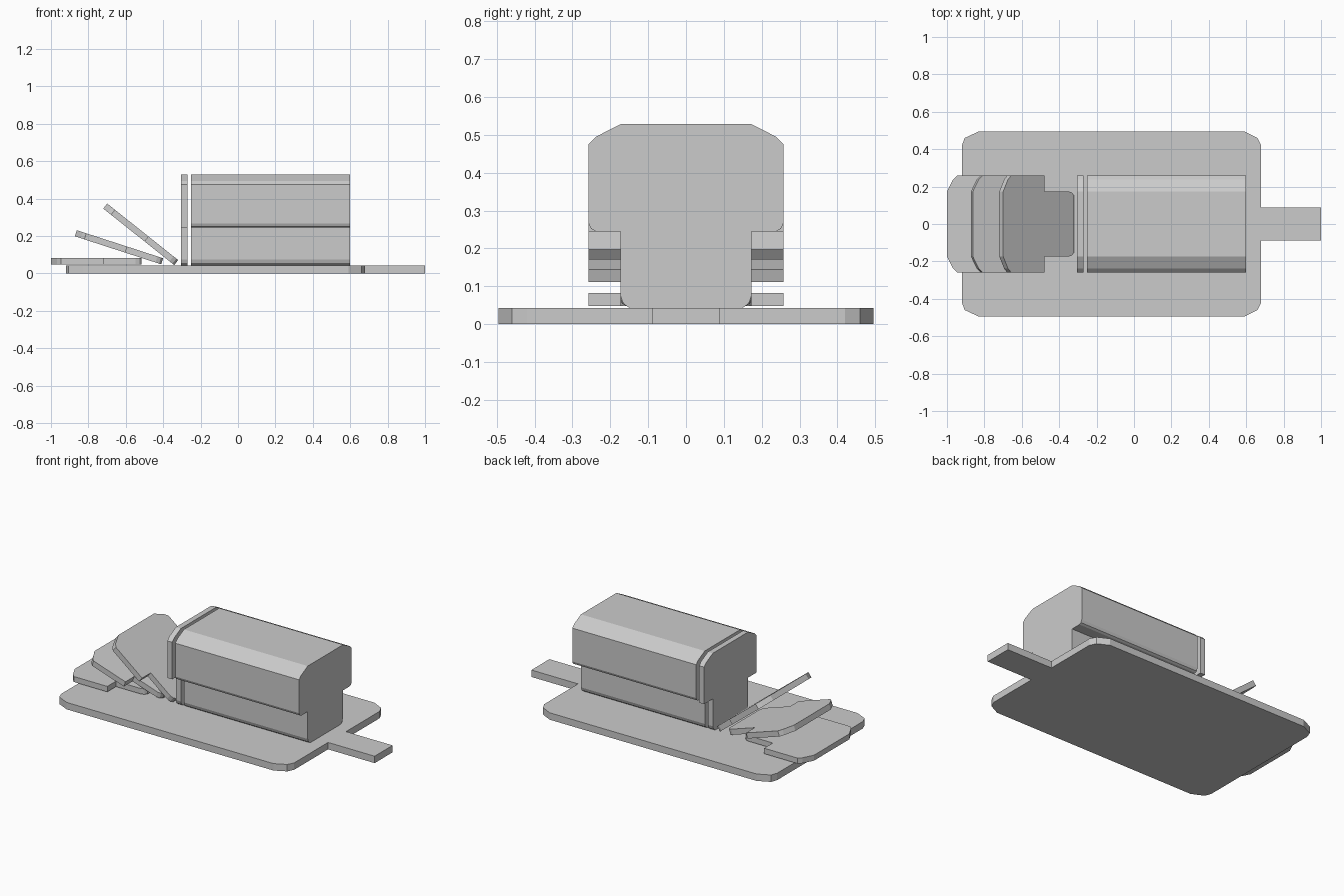
import bpy
from math import sin, cos, radians
from mathutils import Vector

if "Cube" in bpy.data.objects:
    bpy.data.objects.remove(bpy.data.objects["Cube"])


def prism(name, ring, offset):
    """Closed prism: a planar ring of 3D points swept along an offset."""
    n = len(ring)
    a = [Vector(p) for p in ring]
    b = [p + Vector(offset) for p in a]
    faces = [tuple(range(n)), tuple(range(2 * n - 1, n - 1, -1))]
    faces += [(i, i + n, (i + 1) % n + n, (i + 1) % n) for i in range(n)]
    me = bpy.data.meshes.new(name)
    me.from_pydata(a + b, [], faces)
    # make normals point outward
    import bmesh
    bm = bmesh.new()
    bm.from_mesh(me)
    bmesh.ops.recalc_face_normals(bm, faces=bm.faces)
    bm.to_mesh(me)
    bm.free()
    ob = bpy.data.objects.new(name, me)
    bpy.context.collection.objects.link(ob)
    return ob


def mirrored(half):
    """Complete a half outline (u, v) by mirroring u."""
    return half + [(-u, v) for u, v in reversed(half)]


# cutting board with clipped corners and a handle, outline as (y, x)
board = mirrored([(0.42, -0.92), (0.46, -0.905), (0.495, -0.83),
                  (0.495, 0.59), (0.46, 0.66), (0.42, 0.68),
                  (0.088, 0.68), (0.088, 1.0)])
prism("cutting_board", [(x, y, 0) for y, x in board], (0, 0, 0.043))

# bread outlines as (y, height above the board)
crown = [(0.258, 0.432), (0.238, 0.452), (0.173, 0.485)]
foot = [(0.15, 0.0), (0.166, 0.012), (0.173, 0.032)]
loaf = mirrored(foot + [(0.173, 0.202), (0.238, 0.202), (0.251, 0.209),
                        (0.258, 0.225)] + crown)
slice_outline = mirrored(foot + [(0.173, 0.202), (0.258, 0.202)] + crown)

# uncut loaf
prism("bread_loaf", [(-0.25, y, h + 0.043) for y, h in loaf], (0.85, 0, 0))

# slices falling over: base x, base z, angle from the board
slices = [(-0.305, 0.043, 90), (-0.341, 0.045, 38.5),
          (-0.411, 0.049, 18), (-0.515, 0.048, 0)]
for i, (x, z, deg) in enumerate(slices):
    c, s = cos(radians(deg)), sin(radians(deg))
    ring = [(x - h * c, y, z + h * s) for y, h in slice_outline]
    prism(f"bread_slice_{i + 1}", ring, (0.034 * s, 0, 0.034 * c))
